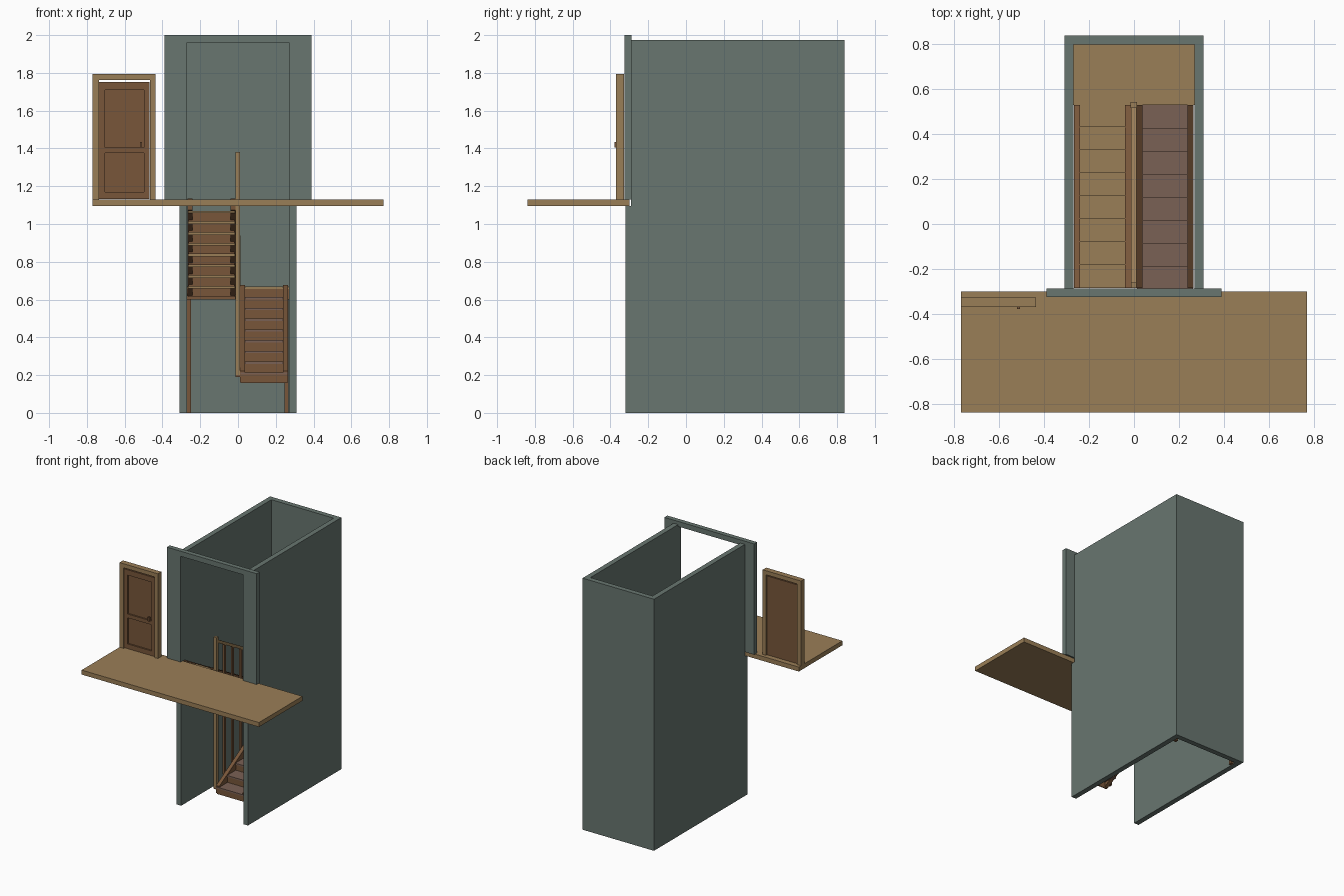
import bpy, bmesh, math

if "Cube" in bpy.data.objects:
    bpy.data.objects.remove(bpy.data.objects["Cube"])


def material(name, rgb):
    m = bpy.data.materials.new(name)
    m.diffuse_color = (*rgb, 1)
    m.use_nodes = True
    m.node_tree.nodes["Principled BSDF"].inputs["Base Color"].default_value = m.diffuse_color
    return m


PLASTER = material("grey green plaster", (0.138, 0.181, 0.162))
OAK = material("light oak", (0.323, 0.209, 0.095))
BROWN = material("brown wood", (0.188, 0.093, 0.042))
MAUVE = material("dull mauve tread", (0.195, 0.119, 0.089))


def prism(name, profile, x0, x1, mat):
    """Extrude a (y, z) outline from x0 to x1."""
    bm = bmesh.new()
    face = bm.faces.new([bm.verts.new((x0, y, z)) for y, z in profile])
    out = bmesh.ops.extrude_face_region(bm, geom=[face])
    for v in out["geom"]:
        if isinstance(v, bmesh.types.BMVert):
            v.co.x = x1
    bmesh.ops.recalc_face_normals(bm, faces=bm.faces)
    me = bpy.data.meshes.new(name)
    bm.to_mesh(me)
    bm.free()
    me.materials.append(mat)
    ob = bpy.data.objects.new(name, me)
    bpy.context.collection.objects.link(ob)
    return ob


def box(name, x0, x1, y0, y1, z0, z1, mat):
    return prism(name, [(y0, z0), (y1, z0), (y1, z1), (y0, z1)], x0, x1, mat)


# Shaft walls, notched at the front to meet the upper floor
side = [(-0.32, 0), (0.84, 0), (0.84, 1.975), (-0.29, 1.975), (-0.29, 1.095), (-0.32, 1.095)]
prism("left_wall", side, -0.31, -0.27, PLASTER)
prism("right_wall", side, 0.27, 0.31, PLASTER)
box("back_wall", -0.27, 0.27, 0.80, 0.84, 0, 1.975, PLASTER)

# Surround of the shaft opening
for s, name in ((-1, "left_surround"), (1, "right_surround")):
    box(name, min(s * 0.27, s * 0.39), max(s * 0.27, s * 0.39), -0.325, -0.288, 1.13, 2.0, PLASTER)
box("surround_header", -0.27, 0.27, -0.325, -0.288, 1.96, 2.0, PLASTER)

# Upper floor
box("upper_floor", -0.77, 0.77, -0.84, -0.30, 1.095, 1.13, OAK)

# Door frame
box("door_left_jamb", -0.77, -0.735, -0.37, -0.327, 1.13, 1.795, OAK)
box("door_right_jamb", -0.465, -0.437, -0.37, -0.327, 1.13, 1.795, OAK)
box("door_head", -0.735, -0.465, -0.37, -0.327, 1.763, 1.795, OAK)

# Door leaf: thin core with raised stiles and rails
box("door_core", -0.735, -0.468, -0.35, -0.335, 1.133, 1.752, BROWN)
for x0, x1 in ((-0.735, -0.705), (-0.497, -0.468)):
    box("door_stile", x0, x1, -0.362, -0.35, 1.133, 1.752, BROWN)
for z0, z1 in ((1.133, 1.17), (1.375, 1.405), (1.71, 1.752)):
    box("door_rail", -0.705, -0.497, -0.362, -0.35, z0, z1, BROWN)
box("door_handle", -0.52, -0.508, -0.378, -0.362, 1.405, 1.435, BROWN)

# Landing at the back, on two posts
STEPS, RUN, RISE = 8, 0.102, 0.057
Y_BACK, Y_FRONT, Z_MID = 0.53, -0.286, 0.67
box("landing_top", -0.27, 0.27, Y_BACK, 0.80, Z_MID - 0.014, Z_MID, OAK)
box("landing_frame", -0.27, 0.27, Y_BACK + 0.005, 0.80, 0.60, Z_MID - 0.014, BROWN)
for x0 in (-0.27, 0.245):
    box("landing_post", x0, x0 + 0.022, 0.755, 0.78, 0, 0.60, BROWN)


def flight(name, x0, x1, y0, direction, z_first, tread_mat):
    """Treads, risers and two sloping stringers, climbing along direction."""
    for i in range(STEPS):
        y, z = y0 + direction * RUN * i, z_first + RISE * i
        a, b = sorted((y - direction * 0.006, y + direction * RUN))
        box(name + "_tread", x0 + 0.004, x1 - 0.004, a, b, z - 0.012, z, tread_mat)
        a, b = sorted((y, y + direction * 0.008))
        box(name + "_riser", x0 + 0.006, x1 - 0.006, a, b, z - RISE, z - 0.012, BROWN)
    y1, z1 = y0 + direction * RUN * STEPS, z_first + RISE * STEPS
    outline = [(y0, z_first - 0.052), (y1, z1 - 0.052), (y1, z1 + 0.008), (y0, z_first + 0.008)]
    for a in (x0, x1 - 0.028):
        prism(name + "_stringer", outline, a, a + 0.028, BROWN)


flight("upper_flight", -0.268, -0.012, Y_BACK, -1, Z_MID, OAK)
flight("lower_flight", 0.01, 0.266, Y_FRONT, 1, Z_MID - RISE * STEPS, MAUVE)

# Slatted screen between the flights
SLOPE = RISE / RUN


def rail_z(y):
    return 1.37 - SLOPE * (y - Y_FRONT)


box("front_newel", -0.014, 0.011, -0.285, -0.26, 0.20, 1.38, OAK)
box("back_newel", -0.015, 0.013, 0.517, 0.543, 0.60, 0.94, OAK)
prism("handrail", [(-0.26, rail_z(-0.26) - 0.025), (0.517, rail_z(0.517) - 0.025),
                   (0.517, rail_z(0.517)), (-0.26, rail_z(-0.26))], -0.013, 0.011, OAK)
for i in range(1, STEPS):
    y = -0.272 + RUN * i
    foot = 0.20 + SLOPE * (y - Y_FRONT)
    box("baluster", -0.009, 0.008, y - 0.009, y + 0.009, foot, rail_z(y) - 0.02, BROWN)
box("screen_foot", -0.014, 0.03, -0.285, -0.26, 0.19, 0.215, BROWN)
